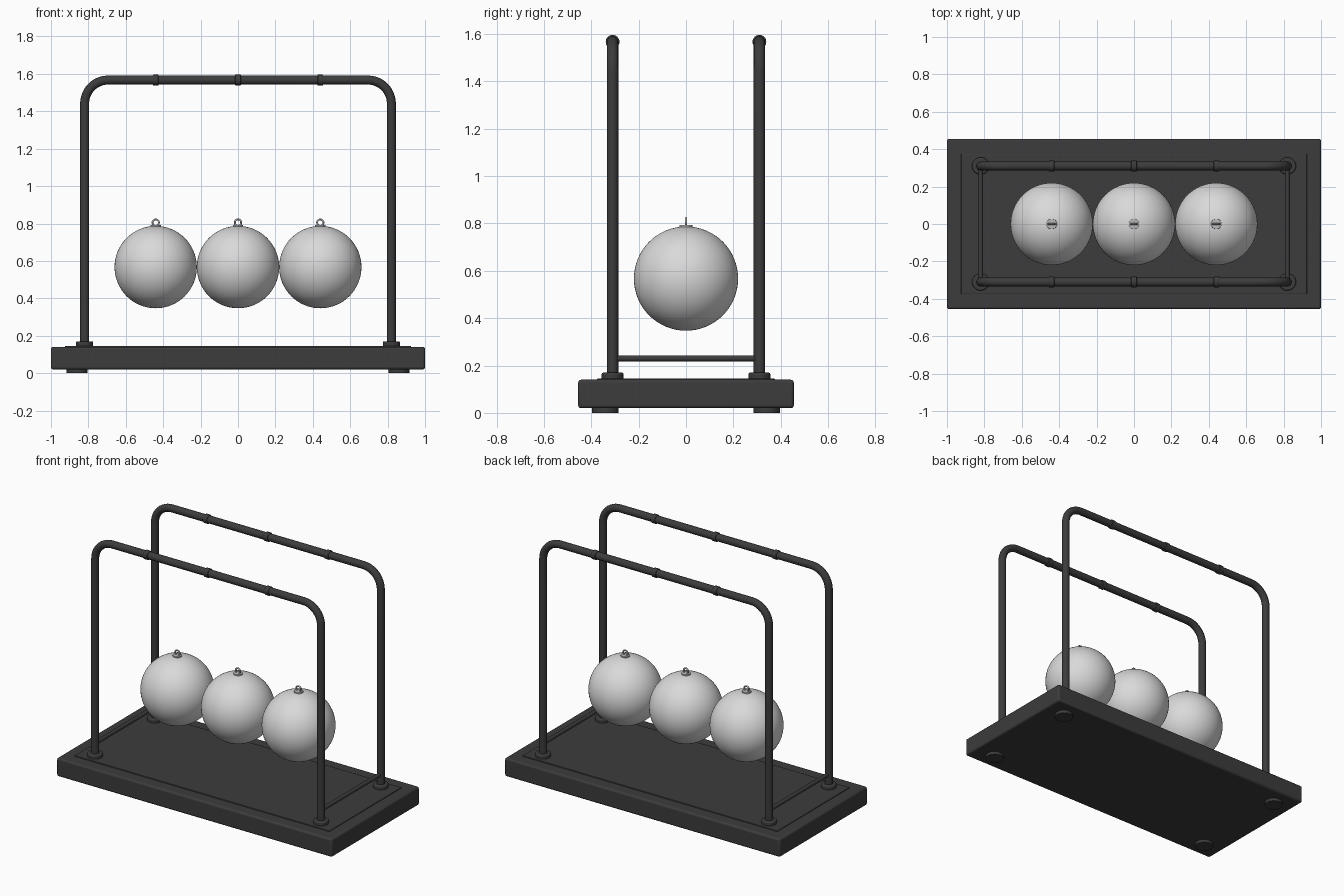
import bpy
import math
from mathutils import Vector

cube = bpy.data.objects.get("Cube")
if cube:
    bpy.data.objects.remove(cube, do_unlink=True)


def material(name, value):
    m = bpy.data.materials.new(name)
    m.use_nodes = True
    colour = (value, value, value, 1)
    m.diffuse_color = colour
    m.node_tree.nodes["Principled BSDF"].inputs["Base Color"].default_value = colour
    return m


BLACK = material("satin black", 0.045)
SILVER = material("light silver", 0.7)
STEEL = material("steel fitting", 0.5)


def finish(name, mat, bevel=0):
    o = bpy.context.object
    o.name = name
    o.data.materials.append(mat)
    if bevel:
        mod = o.modifiers.new("Rounded edges", 'BEVEL')
        mod.width = bevel
        mod.segments = 3
        mod.limit_method = 'ANGLE'
    bpy.ops.object.shade_smooth_by_angle(angle=math.radians(40))
    return o


def box(name, size, loc, mat, bevel):
    bpy.ops.mesh.primitive_cube_add(size=1, location=loc)
    bpy.context.object.scale = size
    bpy.ops.object.transform_apply(location=False, rotation=False, scale=True)
    return finish(name, mat, bevel)


def rod(name, radius, length, loc, mat, rot=(0, 0, 0), bevel=0):
    bpy.ops.mesh.primitive_cylinder_add(vertices=32, radius=radius, depth=length,
                                        location=loc, rotation=rot)
    return finish(name, mat, bevel)


POST_X, RAIL_Y, RAIL_Z, BEND = 0.82, 0.31, 1.567, 0.125
BALL_R, BALL_Z = 0.22, 0.567
QUARTER = math.pi / 2

# Base slab with a slightly raised top panel
box("base", (2, 0.91, 0.12), (0, 0, 0.08), BLACK, 0.012)
box("base_panel", (1.85, 0.75, 0.02), (0, 0, 0.136), BLACK, 0.004)

# Feet and post flanges at the four corners
for side, sx in (("left", 1), ("right", -1)):
    for end, sy in (("front", -1), ("back", 1)):
        rod(f"foot_{end}_{side}", 0.056, 0.03, (sx * 0.86, sy * 0.34, 0.015), BLACK)
        rod(f"flange_{end}_{side}", 0.046, 0.03, (sx * POST_X, sy * RAIL_Y, 0.155),
            BLACK, bevel=0.007)
    # Low crossbar joining the two posts on each side
    rod(f"crossbar_{side}", 0.013, 2 * RAIL_Y, (sx * POST_X, 0, 0.23), BLACK,
        rot=(QUARTER, 0, 0))


def frame_path():
    """Upright, rounded corner, top rail, rounded corner, upright."""
    right = [Vector((-POST_X, 0, 0.14))]
    for i in range(13):
        a = QUARTER * i / 12
        right.append(Vector((-POST_X + BEND * (1 - math.cos(a)), 0,
                             RAIL_Z - BEND * (1 - math.sin(a)))))
    return right + [Vector((-p.x, 0, p.z)) for p in reversed(right)]


# Two bent tube frames with hanging collars
for end, sy in (("front", -1), ("back", 1)):
    curve = bpy.data.curves.new(f"frame_{end}", 'CURVE')
    curve.dimensions = '3D'
    curve.bevel_depth = 0.024
    curve.bevel_resolution = 6
    curve.use_fill_caps = True
    points = frame_path()
    spline = curve.splines.new('POLY')
    spline.points.add(len(points) - 1)
    for point, co in zip(spline.points, points):
        point.co = (*co, 1)
    frame = bpy.data.objects.new(f"frame_{end}", curve)
    frame.location.y = sy * RAIL_Y
    bpy.context.collection.objects.link(frame)
    bpy.ops.object.select_all(action='DESELECT')
    frame.select_set(True)
    bpy.context.view_layer.objects.active = frame
    bpy.ops.object.convert(target='MESH')
    finish(f"frame_{end}", BLACK)
    for i in (-1, 0, 1):
        rod(f"collar_{end}_{i + 2}", 0.029, 0.03, (i * 2 * BALL_R, sy * RAIL_Y, RAIL_Z),
            BLACK, rot=(0, QUARTER, 0), bevel=0.004)

# Three touching balls, each with a cap and an eyelet
for i in (-1, 0, 1):
    x = i * 2 * BALL_R
    bpy.ops.mesh.primitive_uv_sphere_add(segments=64, ring_count=32, radius=BALL_R,
                                         location=(x, 0, BALL_Z))
    finish(f"ball_{i + 2}", SILVER)
    rod(f"ball_cap_{i + 2}", 0.028, 0.014, (x, 0, 0.786), STEEL, bevel=0.003)
    bpy.ops.mesh.primitive_torus_add(major_segments=28, minor_segments=10,
                                     major_radius=0.017, minor_radius=0.005,
                                     location=(x, 0, 0.805), rotation=(QUARTER, 0, 0))
    finish(f"eyelet_{i + 2}", STEEL)
